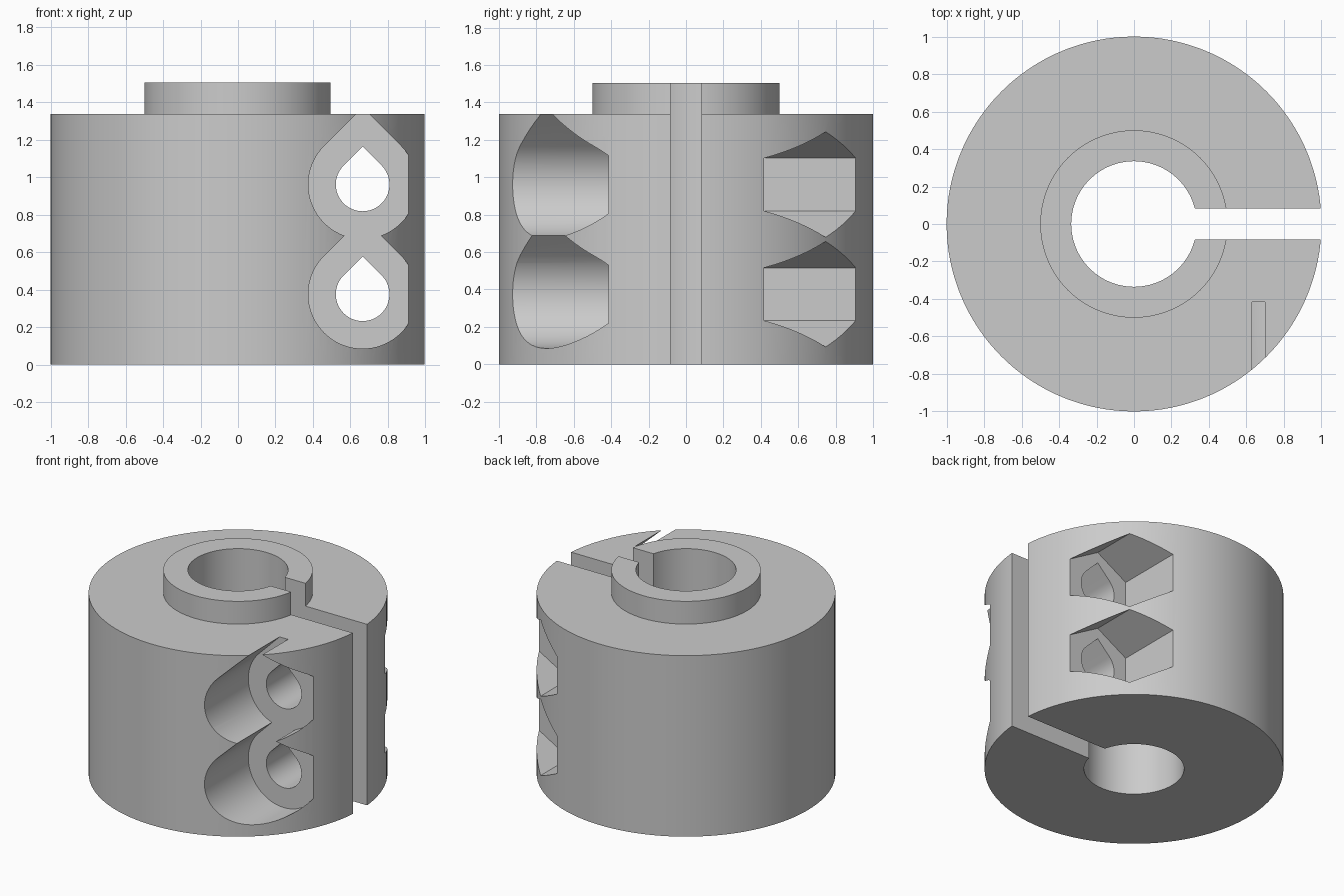
import bpy
import bmesh
from math import radians, sin, cos, sqrt
from mathutils import Vector

if "Cube" in bpy.data.objects:
    bpy.data.objects.remove(bpy.data.objects["Cube"], do_unlink=True)

SCREW_X = 0.665
SCREW_HEIGHTS = (0.375, 0.961)
SEAT_Y = 0.415

grey = bpy.data.materials.new("plain grey")
grey.use_nodes = True
colour = (0.6, 0.6, 0.6, 1)
grey.diffuse_color = colour
grey.node_tree.nodes["Principled BSDF"].inputs["Base Color"].default_value = colour


def finish(name, bm):
    bmesh.ops.recalc_face_normals(bm, faces=bm.faces)
    mesh = bpy.data.meshes.new(name)
    bm.to_mesh(mesh)
    bm.free()
    mesh.materials.append(grey)
    obj = bpy.data.objects.new(name, mesh)
    bpy.context.collection.objects.link(obj)
    return obj


def revolve(name, profile, steps):
    """Spin a closed (radius, height) profile about the z axis."""
    bm = bmesh.new()
    verts = [bm.verts.new((r, 0, z)) for r, z in profile]
    edges = [bm.edges.new((v, verts[i - 1])) for i, v in enumerate(verts)]
    bmesh.ops.spin(bm, geom=verts + edges, cent=(0, 0, 0), axis=(0, 0, 1),
                   angle=radians(360), steps=steps, use_merge=True)
    bmesh.ops.remove_doubles(bm, verts=bm.verts, dist=1e-5)
    return finish(name, bm)


def prism(name, outline, y0, y1):
    """Extrude an (x, z) outline along y."""
    bm = bmesh.new()
    face = bm.faces.new([bm.verts.new((x, y0, z)) for x, z in outline])
    out = bmesh.ops.extrude_face_region(bm, geom=[face])
    moved = [g for g in out["geom"] if isinstance(g, bmesh.types.BMVert)]
    bmesh.ops.translate(bm, verts=moved, vec=Vector((0, y1 - y0, 0)))
    return finish(name, bm)


def arc(z, r, start, end, steps):
    angles = [radians(start + (end - start) * i / steps) for i in range(steps + 1)]
    return [(SCREW_X + r * cos(a), z + r * sin(a)) for a in angles]


def teardrop(z, r):
    return arc(z, r, -225, 45, 54) + [(SCREW_X, z + r * sqrt(2))]


# Body with raised collar and central bore
clamp = revolve("clamp_body", [(0.335, 0), (1, 0), (1, 1.337), (0.5, 1.337),
                               (0.5, 1.505), (0.335, 1.505)], 128)

# Clamping slot
cutters = [prism("slot_cutter", [(0, -1), (2, -1), (2, 2), (0, 2)], -0.083, 0.083)]

# Screw head recesses at the front, screw holes, hex nut pockets at the back
for z in SCREW_HEIGHTS:
    cutters.append(prism("head_cutter", teardrop(z, 0.29), -1.2, -SEAT_Y))
    cutters.append(prism("hole_cutter", teardrop(z, 0.143), -0.7, 0.7))
    cutters.append(prism("nut_cutter", arc(z, 0.282, 30, 330, 5), SEAT_Y, 1.2))

bpy.ops.object.select_all(action="DESELECT")
bpy.context.view_layer.objects.active = clamp
clamp.select_set(True)
for cutter in cutters:
    cutter.hide_render = True
    mod = clamp.modifiers.new(cutter.name, "BOOLEAN")
    mod.operation = "DIFFERENCE"
    mod.solver = "EXACT"
    mod.object = cutter
    bpy.ops.object.modifier_apply(modifier=mod.name)
for cutter in cutters:
    bpy.data.objects.remove(cutter, do_unlink=True)

bpy.ops.object.shade_smooth_by_angle(angle=radians(25))
